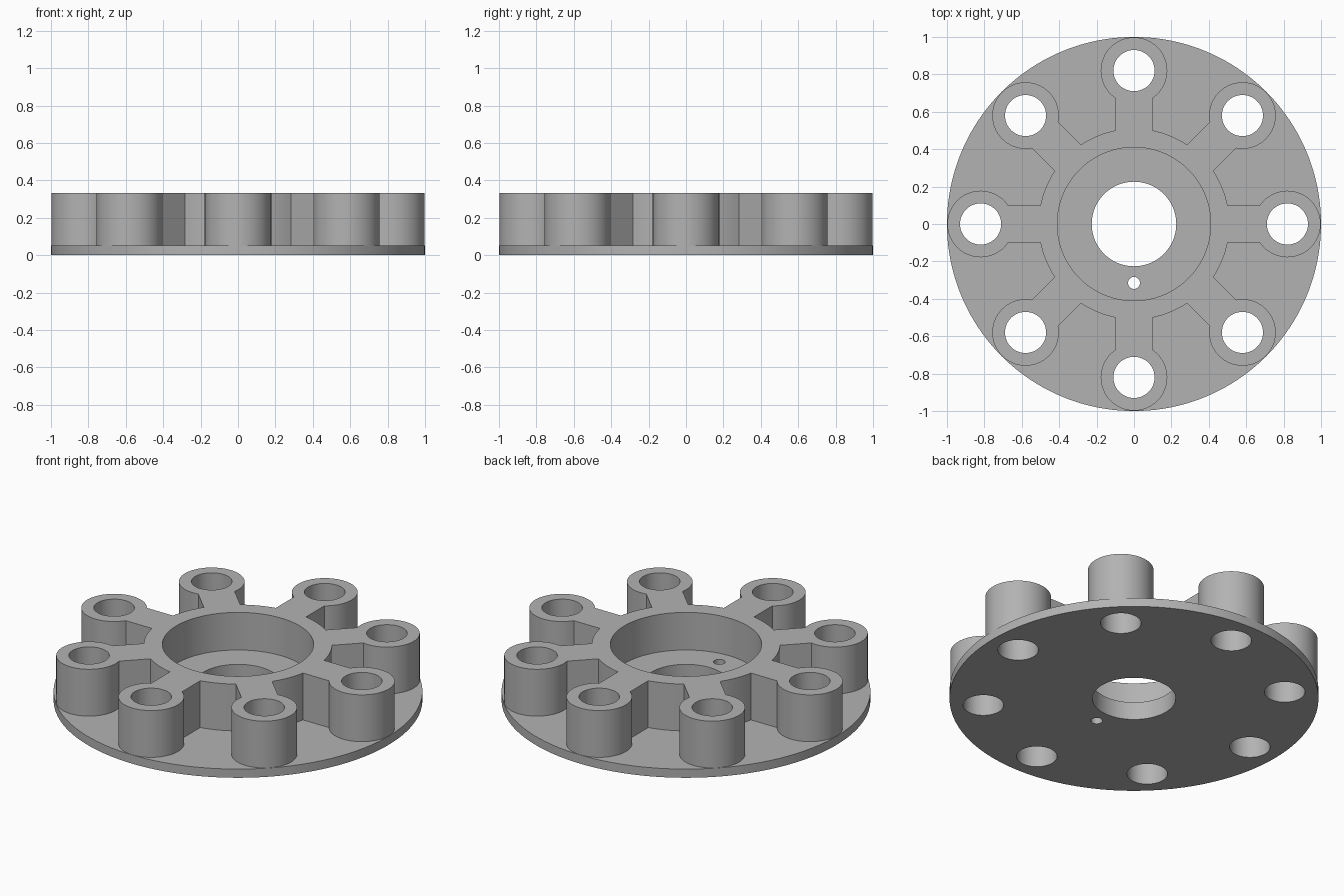
import bpy
import math

if "Cube" in bpy.data.objects:
    bpy.data.objects.remove(bpy.data.objects["Cube"], do_unlink=True)

HEIGHT, PLATE, FLOOR = 0.332, 0.052, 0.107
BOLT_CIRCLE, COUNT = 0.82, 8

metal = bpy.data.materials.new("plain grey metal")
metal.use_nodes = True
grey = (0.45, 0.45, 0.45, 1)
metal.diffuse_color = grey
metal.node_tree.nodes["Principled BSDF"].inputs["Base Color"].default_value = grey


def cylinder(name, radius, low, high, x=0, y=0, sides=64):
    bpy.ops.mesh.primitive_cylinder_add(vertices=sides, radius=radius, depth=high - low,
                                        location=(x, y, (low + high) / 2))
    obj = bpy.context.object
    obj.name = name
    obj.data.materials.append(metal)
    return obj


def spoke(name, angle, start, end, width):
    middle = (start + end) / 2
    bpy.ops.mesh.primitive_cube_add(
        size=1, location=(middle * math.cos(angle), middle * math.sin(angle), HEIGHT / 2),
        rotation=(0, 0, angle))
    obj = bpy.context.object
    obj.name = name
    obj.scale = (end - start, width, HEIGHT - PLATE / 2 * 2)
    obj.location.z = (PLATE / 2 + HEIGHT) / 2
    obj.scale.z = HEIGHT - PLATE / 2
    obj.data.materials.append(metal)
    return obj


def combine(target, others, operation):
    for other in others:
        other.hide_render = True
        mod = target.modifiers.new(operation.lower(), 'BOOLEAN')
        mod.operation, mod.object, mod.solver = operation, other, 'EXACT'
        bpy.context.view_layer.objects.active = target
        bpy.ops.object.modifier_apply(modifier=mod.name)
        bpy.data.objects.remove(other, do_unlink=True)


# Base plate, central ring, spokes and bolt bosses
hub = cylinder("spoked_hub", 1.0, 0, PLATE, sides=160)
additions = [cylinder("central_ring", 0.51, PLATE / 2, HEIGHT, sides=128)]
cutters = []
for i in range(COUNT):
    angle = math.tau * i / COUNT
    x, y = BOLT_CIRCLE * math.cos(angle), BOLT_CIRCLE * math.sin(angle)
    additions.append(spoke("spoke", angle, 0.45, 0.78, 0.2))
    additions.append(cylinder("boss", 0.178, PLATE / 2, HEIGHT, x, y))
    cutters.append(cylinder("bolt_hole", 0.11, -0.1, 0.5, x, y, 48))

# Stepped centre bore and small locating hole
cutters += [cylinder("pocket", 0.41, FLOOR, 0.5, sides=128),
            cylinder("bore", 0.226, -0.1, 0.5, sides=96),
            cylinder("locating_hole", 0.032, -0.1, 0.5, y=-0.315, sides=32)]
combine(hub, additions, 'UNION')
combine(hub, cutters, 'DIFFERENCE')

# Smooth round walls with crisp edges
bpy.ops.object.select_all(action='DESELECT')
hub.select_set(True)
bpy.context.view_layer.objects.active = hub
bpy.ops.object.shade_smooth_by_angle(angle=math.radians(25))
